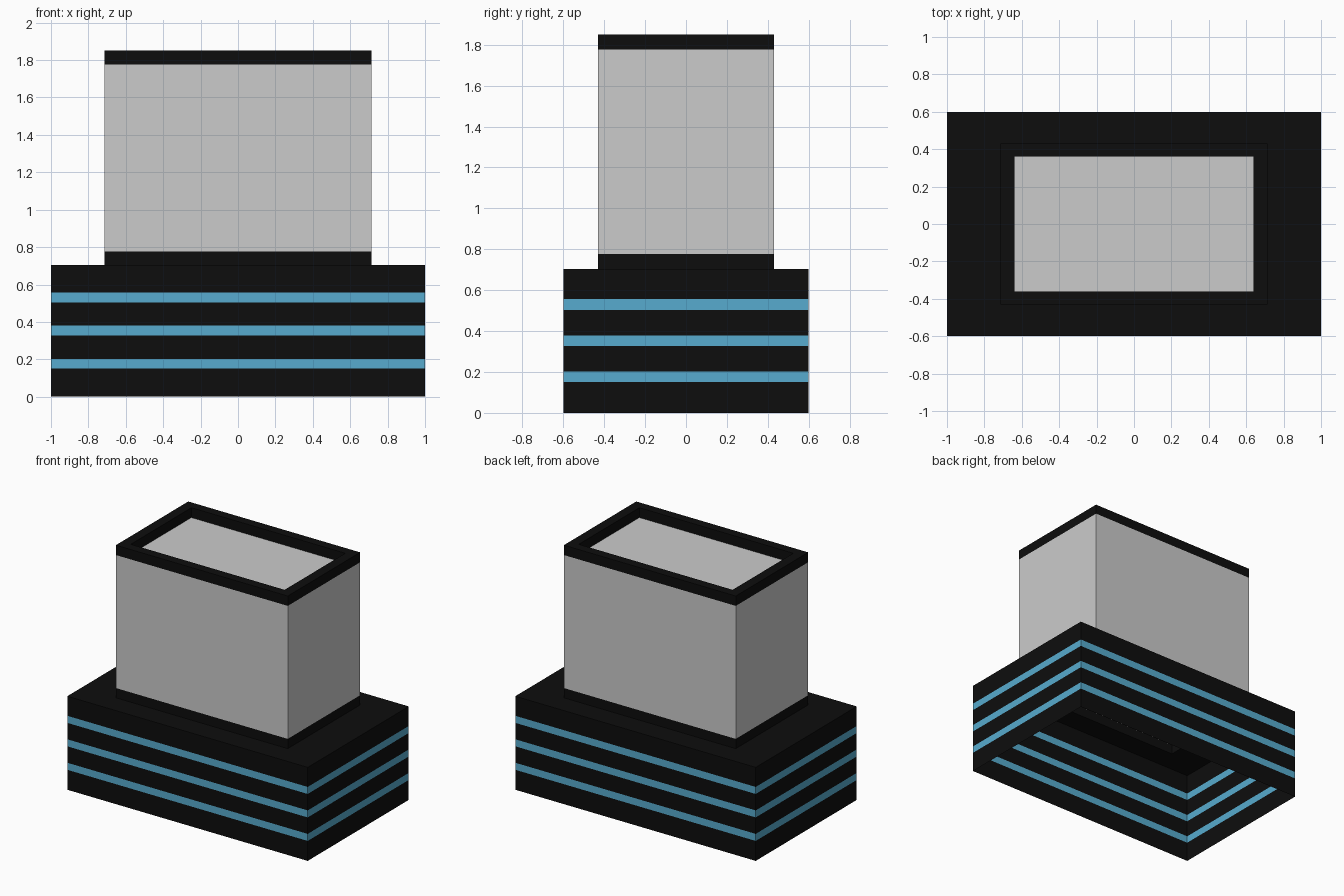
import bpy, bmesh

if "Cube" in bpy.data.objects:
    bpy.data.objects.remove(bpy.data.objects["Cube"])


def material(name, rgb):
    m = bpy.data.materials.new(name)
    m.diffuse_color = (*rgb, 1.0)
    m.use_nodes = True
    m.node_tree.nodes["Principled BSDF"].inputs["Base Color"].default_value = m.diffuse_color
    return m


MATS = [material("black", (0.004, 0.004, 0.004)),
        material("light grey", (0.6, 0.6, 0.6)),
        material("sky blue", (0.096, 0.41, 0.62))]
BLACK, GREY, BLUE = range(3)


def shell(name, rings, colours, cap=None):
    """Skin stacked rectangles (half x, half y, z); one colour per band."""
    bm = bmesh.new()
    loops = [[bm.verts.new((sx * hx, sy * hy, z))
              for sx, sy in ((-1, -1), (1, -1), (1, 1), (-1, 1))]
             for hx, hy, z in rings]
    for a, b, c in zip(loops, loops[1:], colours):
        for i in range(4):
            j = (i + 1) % 4
            bm.faces.new((a[i], a[j], b[j], b[i])).material_index = c
    if cap is not None:
        bm.faces.new(loops[-1]).material_index = cap
    mesh = bpy.data.meshes.new(name)
    bm.to_mesh(mesh)
    bm.free()
    for m in MATS:
        mesh.materials.append(m)
    ob = bpy.data.objects.new(name, mesh)
    bpy.context.collection.objects.link(ob)
    return ob


W, D = 1.0, 0.6            # base half size
w, d = 0.715, 0.43         # tower half size
Z0, Z1, Z2, Z3 = 0.703, 0.776, 1.776, 1.85

# Striped base: thin open-bottomed shell, with a ledge around the tower
levels = [0.0]
for k in range(3):
    levels += [0.15 + 0.1765 * k, 0.203 + 0.1765 * k]
levels.append(Z0)
shell("striped_base", [(W, D, z) for z in levels] + [(w, d, Z0)],
      [BLACK, BLUE] * 3 + [BLACK, BLACK])

# Tower: black skirting and grey walls
shell("tower_walls", [(w, d, Z0), (w, d, Z1), (w, d, Z2)], [BLACK, GREY])

# Top frame with a sunken grey panel
shell("top_frame", [(w, d, Z2), (w, d, Z3), (0.64, 0.36, Z3), (0.64, 0.36, Z2)],
      [BLACK] * 3, GREY)
